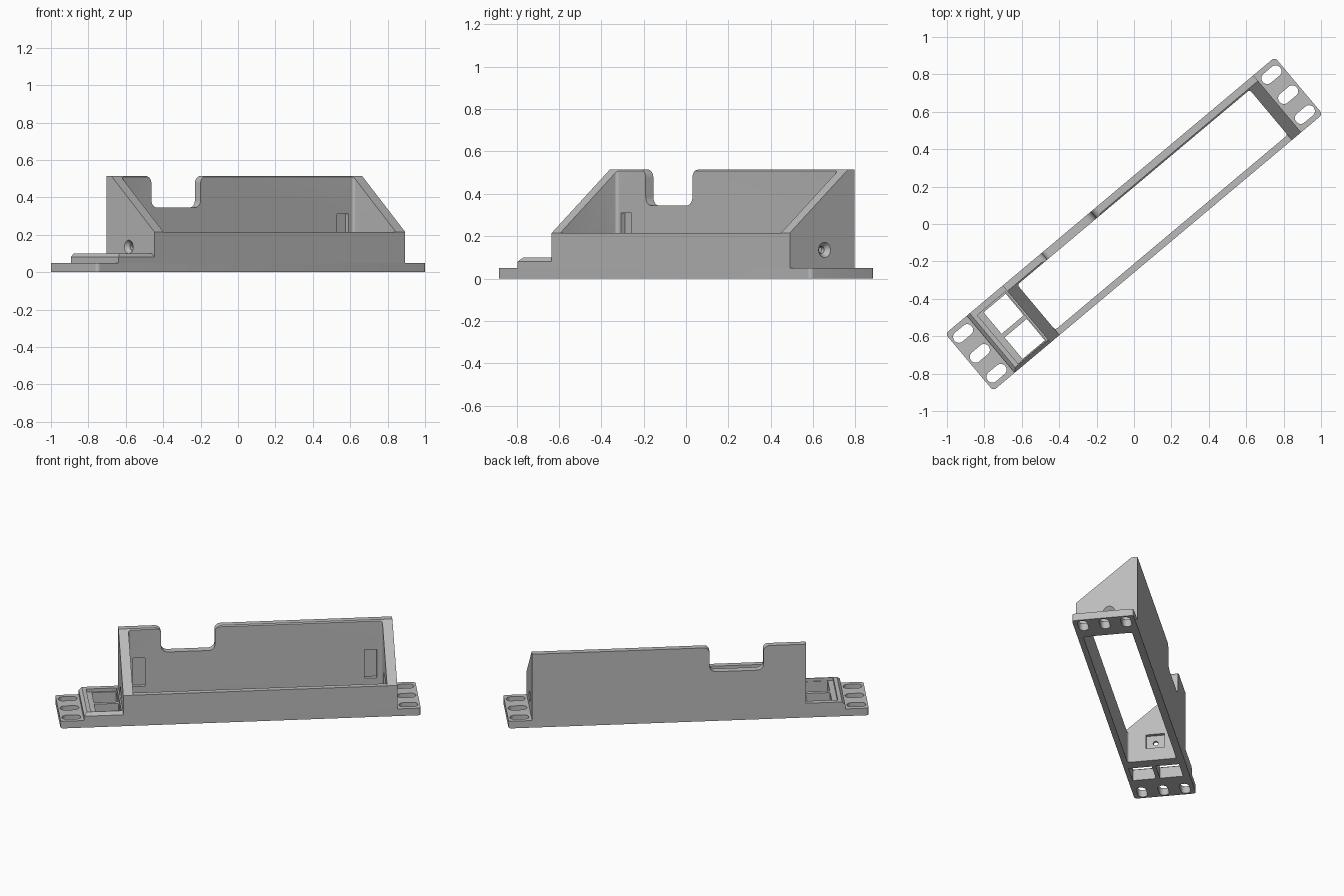
import bpy, bmesh, math
from mathutils import Matrix

if "Cube" in bpy.data.objects:
    bpy.data.objects.remove(bpy.data.objects["Cube"])

grey = bpy.data.materials.new("light grey plastic")
grey.use_nodes = True
COLOUR = (0.5, 0.5, 0.5, 1)
grey.diffuse_color = COLOUR
grey.node_tree.nodes["Principled BSDF"].inputs["Base Color"].default_value = COLOUR

TURN = Matrix.Rotation(math.radians(40), 4, "Z")  # the long axis lies at 40 degrees
HALF_L, HALF_W = 1.15, 0.199
LEFT, RIGHT = -0.75, 1.0        # tray ends
IN_L, IN_R = -0.687, 0.935      # cavity ends
IN_F, IN_B = -0.163, 0.152      # cavity front and back
PLATE, RIM, TOP = 0.05, 0.215, 0.515


def arc(cx, cy, r, start, end, n=8):
    steps = [math.radians(start + (end - start) * i / n) for i in range(n + 1)]
    return [(cx + r * math.cos(t), cy + r * math.sin(t)) for t in steps]


def rounded(x0, x1, y0, y1, r):
    return (arc(x1 - r, y1 - r, r, 0, 90) + arc(x0 + r, y1 - r, r, 90, 180)
            + arc(x0 + r, y0 + r, r, 180, 270) + arc(x1 - r, y0 + r, r, 270, 360))


def rect(x0, x1, y0, y1):
    return [(x0, y0), (x1, y0), (x1, y1), (x0, y1)]


def prism(name, points, axis, a, b, taper=1.0):
    """Extrude a 2D outline from a to b along an axis; taper scales the far end."""
    place = {"u": lambda p, q, d: (d, p, q),
             "v": lambda p, q, d: (p, d, q),
             "z": lambda p, q, d: (p, q, d)}[axis]
    cx = sum(p for p, q in points) / len(points)
    cy = sum(q for p, q in points) / len(points)
    bm = bmesh.new()
    near = [bm.verts.new(place(p, q, a)) for p, q in points]
    far = [bm.verts.new(place(cx + (p - cx) * taper, cy + (q - cy) * taper, b))
           for p, q in points]
    bm.faces.new(near)
    bm.faces.new(far)
    for i in range(len(points)):
        j = (i + 1) % len(points)
        bm.faces.new((near[i], near[j], far[j], far[i]))
    bmesh.ops.recalc_face_normals(bm, faces=bm.faces)
    mesh = bpy.data.meshes.new(name)
    bm.to_mesh(mesh)
    bm.free()
    mesh.transform(TURN)
    mesh.materials.append(grey)
    ob = bpy.data.objects.new(name, mesh)
    bpy.context.collection.objects.link(ob)
    return ob


def activate(ob):
    bpy.ops.object.select_all(action="DESELECT")
    ob.select_set(True)
    bpy.context.view_layer.objects.active = ob


def cut(ob, *args):
    """Subtract a prism from a part."""
    cutter = prism("cutter", *args)
    cutter.hide_render = True
    mod = ob.modifiers.new("cut", "BOOLEAN")
    mod.operation, mod.solver, mod.object = "DIFFERENCE", "EXACT", cutter
    activate(ob)
    bpy.ops.object.modifier_apply(modifier=mod.name)
    bpy.data.objects.remove(cutter)


cavity = rounded(IN_L, IN_R, IN_F, IN_B, 0.015)
windows = [rect(-0.92, -0.765, -0.17, -0.02), rect(-0.92, -0.765, 0.005, 0.155)]

# Face plate with slotted ears
plate = prism("face_plate", rounded(-HALF_L, HALF_L, -HALF_W, HALF_W, 0.02), "z", 0, PLATE)
cut(plate, cavity, "z", -0.1, 0.1)
for window in windows:
    cut(plate, window, "z", -0.1, 0.1)
for side in (-1, 1):
    for v in (-0.139, 0, 0.139):
        u = side * 1.076
        cut(plate, rounded(u - 0.06, u + 0.06, v - 0.031, v + 0.031, 0.03), "z", -0.1, 0.1)

# Tray: sloped side walls, low front, tall back
tray = prism("tray", [(-HALF_W, PLATE), (HALF_W, PLATE), (HALF_W, TOP),
                      (0.16, TOP), (-HALF_W, RIM)], "u", LEFT, RIGHT)
cut(tray, cavity, "z", -0.1, 0.7)
cut(tray, rect(IN_L, IN_R, -0.3, -0.1), "z", RIM, 0.7)

# Cable notch in the back wall
n0, n1, floor, r = -0.477, -0.134, 0.345, 0.04
notch = (arc(n0 - r, TOP - r, r, 90, 0) + arc(n0 + r, floor + r, r, 180, 270)
         + arc(n1 - r, floor + r, r, 270, 360) + arc(n1 + r, TOP - r, r, 180, 90)
         + [(n1 + r, 0.6), (n0 - r, 0.6)])
cut(tray, notch, "v", 0.1, 0.3)

# Shallow recesses inside the back wall
for u0, u1 in ((-0.66, -0.58), (0.82, 0.9)):
    cut(tray, rect(u0, u1, 0.11, 0.31), "v", 0.1, IN_B + 0.025)

# Countersunk screw holes and inner nut pockets in the side walls
for outer, inner, d in ((LEFT, IN_L, 1), (RIGHT, IN_R, -1)):
    cut(tray, arc(0.015, 0.135, 0.016, 0, 345, 23), "u", outer - d * 0.05, inner + d * 0.05)
    cut(tray, arc(0.015, 0.135, 0.038, 0, 345, 23), "u", outer - d * 0.002, outer + d * 0.022, 0.45)
    cut(tray, rect(-0.045, 0.075, 0.09, 0.19), "u", inner - d * 0.022, inner + d * 0.05)

# Raised jack block with chamfered outer and front edges
block = prism("jack_block", rect(-1.0, LEFT, -HALF_W, HALF_W), "z", PLATE, 0.1)
cut(block, [(-1.1, 0.08), (-1.0, 0.08), (-0.98, 0.1), (-0.98, 0.2), (-1.1, 0.2)], "v", -0.3, 0.3)
cut(block, [(-0.3, 0.08), (-HALF_W, 0.08), (-0.179, 0.1), (-0.179, 0.2), (-0.3, 0.2)],
    "u", -1.1, LEFT + 0.1)
cut(block, rect(-0.955, -0.76, -0.174, 0.165), "z", 0.078, 0.2)
for window in windows:
    cut(block, window, "z", 0, 0.2)

for part in (plate, tray, block):
    activate(part)
    bpy.ops.object.shade_smooth_by_angle(angle=math.radians(30))
